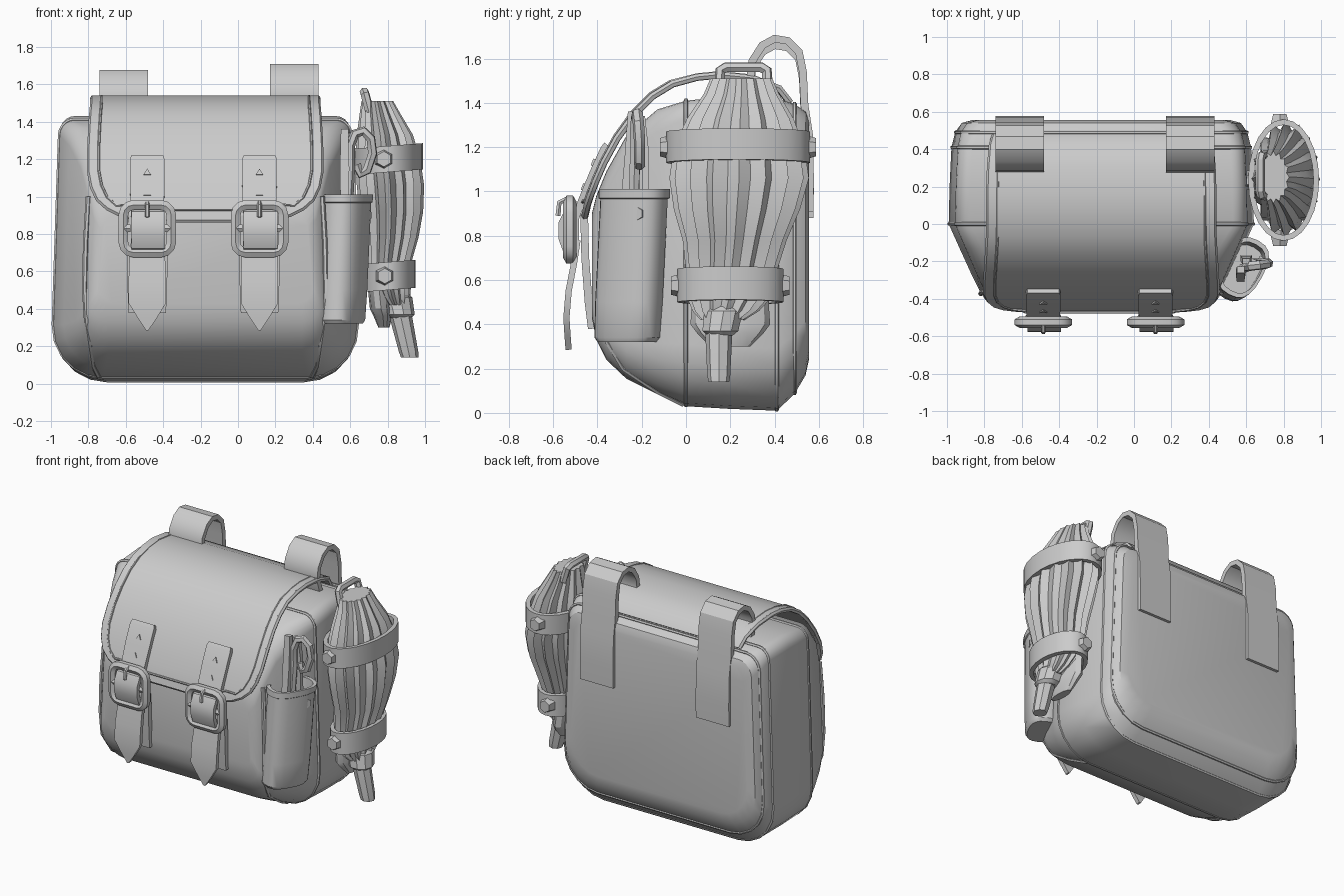
import bpy, bmesh, math
from mathutils import Vector

CX = -0.175  # centre of the bag itself; side attachments sit to its right


def mesh(name, verts, faces):
    bm = bmesh.new()
    vs = [bm.verts.new(v) for v in verts]
    for f in faces:
        bm.faces.new([vs[i] for i in f])
    bmesh.ops.recalc_face_normals(bm, faces=bm.faces)
    me = bpy.data.meshes.new(name)
    bm.to_mesh(me)
    bm.free()
    ob = bpy.data.objects.new(name, me)
    bpy.context.collection.objects.link(ob)
    return ob


def loft(name, rings, closed=False):
    n, m = len(rings[0]), len(rings)
    verts = [v for r in rings for v in r]
    faces = [(a * n + i, a * n + (i + 1) % n, (a + 1) % m * n + (i + 1) % n, (a + 1) % m * n + i)
             for a in range(m if closed else m - 1) for i in range(n)]
    if not closed:
        faces += [tuple(range(n)), tuple(range((m - 1) * n, m * n))]
    return mesh(name, verts, faces)


def tube(name, pts, r, cyclic=False, sides=1):
    cu = bpy.data.curves.new(name, 'CURVE')
    cu.dimensions = '3D'
    cu.bevel_depth, cu.bevel_resolution, cu.use_fill_caps = r, sides, True
    sp = cu.splines.new('POLY')
    sp.points.add(len(pts) - 1)
    for p, q in zip(sp.points, pts):
        p.co = (*q, 1)
    sp.use_cyclic_u = cyclic
    ob = bpy.data.objects.new(name, cu)
    bpy.context.collection.objects.link(ob)
    return ob


def ribbon(name, x, path, t):
    """Leather strip: path of (y, z, half width), thickness t."""
    rings = []
    for i, (y, z, w) in enumerate(path):
        a, b = path[max(i - 1, 0)], path[min(i + 1, len(path) - 1)]
        d = Vector((b[0] - a[0], b[1] - a[1])).normalized() * t / 2
        rings.append([(x - w, y - d.y, z + d.x), (x + w, y - d.y, z + d.x),
                      (x + w, y + d.y, z - d.x), (x - w, y + d.y, z - d.x)])
    return loft(name, rings)


def rrect(y, cx, hw, z0, z1, rb, rt, taper=0.0, k=6):
    """Rounded rectangle in the xz plane, sides leaning in by taper at the top."""
    out = []
    for sx, zc, r, a0 in ((1, z0 + rb, rb, -90), (1, z1 - rt, rt, 0), (-1, z1 - rt, rt, 90), (-1, z0 + rb, rb, 180)):
        for j in range(k):
            a = math.radians(a0 + 90 * j / (k - 1))
            z = zc + r * math.sin(a)
            x = sx * (hw - r) + r * math.cos(a)
            out.append((cx + x * (1 - taper * (z - z0) / (z1 - z0)), y, z))
    return out


def ellipse(cx, cy, z, rx, ry, n=24, lobe=1.0):
    return [(cx + rx * (lobe if i % 2 else 1) * math.cos(math.tau * i / n),
             cy + ry * (lobe if i % 2 else 1) * math.sin(math.tau * i / n), z) for i in range(n)]


def stud(name, loc, direction, r=0.055, depth=0.05):
    bpy.ops.mesh.primitive_cone_add(vertices=6, radius1=r, radius2=r * 0.75, depth=depth, location=loc)
    ob = bpy.context.object
    ob.name = name
    ob.rotation_euler = Vector(direction).to_track_quat('Z', 'Y').to_euler()


# Bag body: rounded sections from back to front
sections = [(0.555, 0.70, 0.24, 1.32, 0.22, 0.10), (0.54, 0.755, 0.17, 1.36, 0.25, 0.10),
            (0.49, 0.79, 0.085, 1.395, 0.27, 0.10), (0.41, 0.81, 0.01, 1.42, 0.28, 0.08),
            (0.20, 0.82, 0.018, 1.43, 0.28, 0.08), (0.0, 0.825, 0.03, 1.41, 0.28, 0.08),
            (-0.13, 0.765, 0.085, 1.37, 0.23, 0.10), (-0.27, 0.70, 0.155, 1.25, 0.18, 0.10),
            (-0.36, 0.655, 0.24, 1.09, 0.14, 0.10), (-0.405, 0.625, 0.33, 0.98, 0.10, 0.10),
            (-0.425, 0.58, 0.43, 0.90, 0.08, 0.08)]
loft("bag_body", [rrect(y, CX, w, a, b, rb, rt, 0.055) for y, w, a, b, rb, rt in sections])

# Piping along the panel seams
for nm, i in (("back_piping", 2), ("gusset_back_piping", 3), ("gusset_front_piping", 5)):
    y, w, a, b, rb, rt = sections[i]
    tube(nm, rrect(y, CX, w - 0.004, a + 0.006, b, rb, rt, 0.055), 0.011, True)

# Seams on both edges of the front panel, curling under to the base
for s, nm in ((-1, "left"), (1, "right")):
    tube(nm + "_front_seam", [(CX + s * x, y, z) for x, y, z in
                              ((.625, -.36, 1.0), (.64, -.37, .75), (.645, -.372, .5), (.635, -.365, .34),
                               (.615, -.28, .20), (.60, -.13, .10), (.57, -.01, .04))], 0.014)

# Flap folding over the top to the front, with rolled edge and seam
flap = [(0.47, 1.40, .57), (0.42, 1.465, .585), (0.30, 1.51, .595), (0.15, 1.525, .60), (0.05, 1.515, .60),
        (-0.06, 1.485, .60), (-0.15, 1.43, .605), (-0.23, 1.35, .61), (-0.31, 1.24, .615), (-0.37, 1.13, .615),
        (-0.405, 1.05, .60), (-0.43, 0.985, .57), (-0.445, 0.94, .52), (-0.453, 0.905, .45), (-0.458, 0.885, .36),
        (-0.46, 0.875, .24)]
ribbon("flap", CX, flap, 0.03)
for nm, inset, r, lift in (("flap_edge", 0.0, 0.017, 0.0), ("flap_seam", 0.045, 0.007, 0.012)):
    side = [(w - inset, y - lift * (z < 1.5), z + lift + inset * 0.9 * (w < 0.5)) for y, z, w in flap]
    tube(nm, [(CX + w, y, z) for w, y, z in side] + [(CX - w, y, z) for w, y, z in reversed(side)], r)

# Two front closures
for tag, x in (("left", -0.485), ("right", 0.115)):
    ribbon(tag + "_upper_strap", x, [(-0.355, 1.21, .085), (-0.37, 1.19, .093), (-0.42, 1.08, .093),
                                     (-0.465, 0.97, .09), (-0.50, 0.88, .085), (-0.50, 0.76, .085)], 0.035)
    ribbon(tag + "_strap_base", x, [(-0.46, 0.90, .10), (-0.455, 0.70, .11), (-0.44, 0.50, .105), (-0.425, 0.38, .10)], 0.035)
    ribbon(tag + "_strap_end", x, [(-0.49, 0.78, .085), (-0.505, 0.68, .095), (-0.53, 0.55, .10), (-0.54, 0.43, .10),
                                   (-0.535, 0.35, .05), (-0.53, 0.285, .006)], 0.028)
    ribbon(tag + "_strap_loop", x + 0.005, [(-0.49, 0.93, .085), (-0.535, 0.91, .09), (-0.56, 0.86, .09),
                                            (-0.562, 0.79, .09), (-0.54, 0.73, .09), (-0.50, 0.71, .085)], 0.03)
    tube(tag + "_buckle_frame", rrect(-0.525, x, 0.128, 0.70, 0.955, 0.055, 0.055, k=4), 0.03, True)
    tube(tag + "_buckle_prong", [(x, -0.53, 0.97), (x, -0.572, 0.95), (x, -0.578, 0.89)], 0.013)
    for s in (-1, 1):
        tube(tag + "_buckle_hinge", [(x + s * 0.09, -0.53, 0.83), (x + s * 0.13, -0.53, 0.83)], 0.024)
    for y, z in ((-0.417, 1.125), (-0.462, 1.015)):
        bpy.ops.mesh.primitive_cylinder_add(vertices=3, radius=0.022, depth=0.02, location=(x, y, z),
                                            rotation=(math.radians(68), 0, 0))
        bpy.context.object.name = tag + "_strap_hole"

# Two belt loops on the back
for tag, x, dz in (("left", -0.61, -0.02), ("right", 0.30, 0.01)):
    loop = [(0.33, 1.38), (0.29, 1.50), (0.30, 1.58), (0.345, 1.65), (0.40, 1.68), (0.46, 1.67), (0.51, 1.62),
            (0.528, 1.53), (0.535, 1.38), (0.555, 1.25), (0.56, 1.05), (0.558, 0.90)]
    ribbon(tag + "_belt_loop", x, [(y, z + dz, 0.13) for y, z in loop], 0.035)


# Tool pouch standing on the slanted right side
def pouch_ring(z, s):
    cx, cy = 0.57 + 0.045 * (z - 0.66), -0.25 + 0.05 * (z - 0.66)
    out = []
    for i in range(20):
        a = math.tau * i / 20
        u, v = (math.copysign(abs(f) ** 0.75, f) for f in (math.cos(a), math.sin(a)))
        u, v = u * 0.155 * s, v * 0.105 * s
        out.append((cx + 0.475 * u + 0.88 * v, cy + 0.88 * u - 0.475 * v, z))
    return out


loft("tool_pouch", [pouch_ring(z, s) for z, s in ((0.32, .87), (0.34, .97), (0.5, 1), (0.8, 1), (0.965, 1),
                                                  (0.97, 1.06), (1.01, 1.06), (1.01, .90), (0.80, .87))])
stud("pouch_stud", (0.68, -0.21, 0.90), (0.88, -0.475, 0), 0.04)

# Tools in the pouch
tube("hook_tool", [(0.58, -0.24, 0.80), (0.60, -0.23, 1.15), (0.60, -0.23, 1.27), (0.625, -0.225, 1.335),
                   (0.67, -0.22, 1.35), (0.71, -0.215, 1.31), (0.72, -0.21, 1.23), (0.69, -0.21, 1.14),
                   (0.655, -0.21, 1.12), (0.635, -0.21, 1.17)], 0.026)
ribbon("flat_tool", 0.60, [(-0.18, 0.80, .03), (-0.185, 1.2, .03), (-0.20, 1.34, .02)], 0.03)
ribbon("blade_tool", 0.57, [(-0.29, 0.80, .02), (-0.26, 1.15, .025), (-0.245, 1.36, .02)], 0.035)

# Folded, pleated canopy hung on the right side
canopy = [(1.51, .745, .25, .085, .14), (1.44, .76, .25, .11, .17), (1.33, .785, .245, .15, .24),
          (1.20, .80, .24, .175, .295), (1.06, .815, .24, .18, .315), (0.92, .82, .23, .17, .285),
          (0.78, .815, .22, .15, .235), (0.64, .80, .205, .125, .205), (0.52, .81, .195, .115, .19),
          (0.46, .825, .18, .095, .15), (0.42, .84, .165, .07, .10)]
loft("pleated_canopy", [ellipse(cx, cy, z, rx, ry, 32, 0.84) for z, cx, cy, rx, ry in canopy])
loft("canopy_loose_fold", [ellipse(cx, 0.20, z, rx, ry, 12) for z, cx, rx, ry in
                           ((0.55, .75, .06, .17), (0.40, .765, .06, .18), (0.36, .775, .05, .15), (0.30, .78, .03, .09))])
loft("canopy_collar", [ellipse(cx, cy, z, r, r, 10) for z, cx, cy, r in
                       ((0.48, .835, .17, .075), (0.46, .84, .17, .092), (0.37, .86, .155, .085), (0.35, .865, .155, .06))])
loft("canopy_tip", [ellipse(cx, .148, z, r, r, 8) for z, cx, r in ((0.38, .865, .062), (0.17, .912, .052), (0.14, .918, .047))])
tube("canopy_handle", [(0.705, 0.15, 1.45), (0.68, 0.155, 1.545), (0.675, 0.18, 1.56), (0.675, 0.34, 1.56),
                       (0.68, 0.365, 1.545), (0.705, 0.37, 1.45)], 0.025)

# Bands holding the canopy, with studs front and back
for tag, z, h, cx, cy, rx, ry in (("upper", 1.20, .07, .80, .235, .19, .325), ("lower", 0.575, .075, .805, .20, .145, .24)):
    loft(tag + "_band", [[(x, y, v + 0.08 * (x - cx)) for x, y, v in ellipse(cx, cy, z + dz, rx - d, ry - d, 24)]
                         for dz, d in ((-h, 0), (h, 0), (h, .03), (-h, .03))], True)
    for s in (-1, 1):
        stud(tag + "_band_stud", (cx - 0.02, cy + s * (ry + 0.003), z), (0, s, 0))
    tube(tag + "_band_anchor", [(0.60, cy, z), (cx - rx + 0.04, cy, z)], 0.05)

# Turn curves into meshes and shade
bpy.ops.object.select_all(action='SELECT')
bpy.context.view_layer.objects.active = bpy.data.objects["bag_body"]
bpy.ops.object.convert(target='MESH')
bpy.ops.object.shade_smooth_by_angle(angle=math.radians(32))
